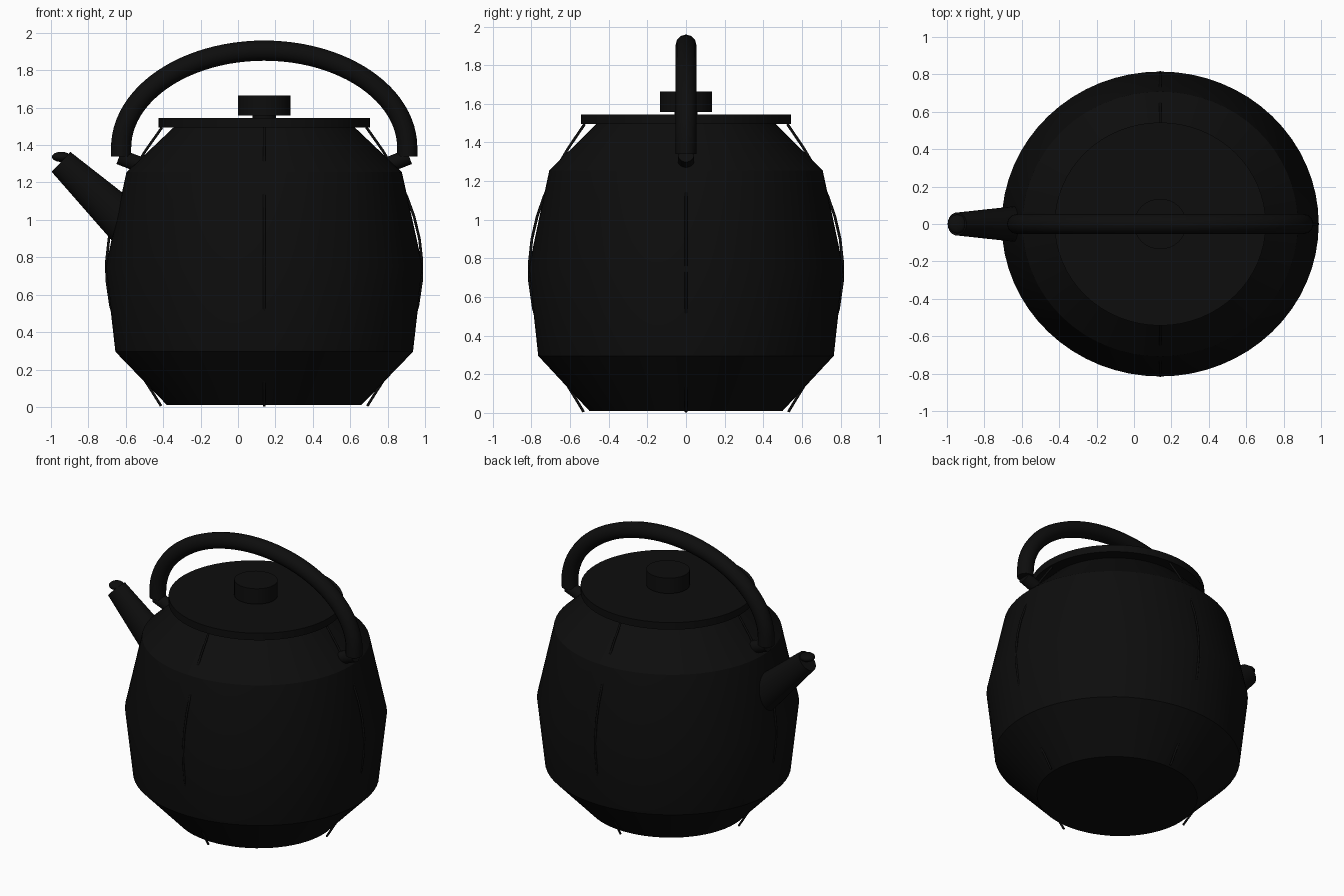
import bpy, bmesh, math
from mathutils import Vector

CX, STRETCH = 0.14, 1.04   # kettle axis, and how much wider it is along x

cube = bpy.data.objects.get("Cube")
if cube:
    bpy.data.objects.remove(cube, do_unlink=True)

black = bpy.data.materials.new("black_enamel")
black.use_nodes = True
COLOR = (0.004, 0.004, 0.004, 1)
black.diffuse_color = COLOR
black.node_tree.nodes["Principled BSDF"].inputs["Base Color"].default_value = COLOR


def finish(obj, name, angle=30):
    obj.name = name
    obj.data.materials.append(black)
    bpy.ops.object.select_all(action='DESELECT')
    obj.select_set(True)
    bpy.context.view_layer.objects.active = obj
    if obj.type == 'MESH':
        bpy.ops.object.shade_smooth_by_angle(angle=math.radians(angle))
    return obj


def lathe(name, profile, segments=64):
    """Closed solid of revolution from (radius, height) points, bottom to top."""
    bm = bmesh.new()
    rings = []
    for r, z in profile:
        rings.append([bm.verts.new((CX + STRETCH * r * math.cos(a), r * math.sin(a), z))
                      for a in (2 * math.pi * i / segments for i in range(segments))])
    for low, high in zip(rings, rings[1:]):
        for i in range(segments):
            j = (i + 1) % segments
            bm.faces.new((low[i], low[j], high[j], high[i]))
    bm.faces.new(rings[0][::-1])
    bm.faces.new(rings[-1])
    mesh = bpy.data.meshes.new(name)
    bm.to_mesh(mesh)
    bm.free()
    obj = bpy.data.objects.new(name, mesh)
    bpy.context.collection.objects.link(obj)
    return finish(obj, name)


def tube(name, points, radius):
    """Round tube along a smooth path."""
    curve = bpy.data.curves.new(name, 'CURVE')
    curve.dimensions = '3D'
    curve.bevel_depth = radius
    curve.bevel_resolution = 4
    curve.use_fill_caps = True
    spline = curve.splines.new('POLY')
    spline.points.add(len(points) - 1)
    for p, co in zip(spline.points, points):
        p.co = (*co, 1)
    spline.use_smooth = True
    obj = bpy.data.objects.new(name, curve)
    bpy.context.collection.objects.link(obj)
    return finish(obj, name)


def cone_between(name, start, end, r_start, r_end, flatten=1.0):
    start, end = Vector(start), Vector(end)
    axis = end - start
    bpy.ops.mesh.primitive_cone_add(vertices=32, radius1=r_start, radius2=r_end,
                                    depth=axis.length, location=(start + end) / 2)
    obj = bpy.context.object
    # the axis lies in the xz plane, so one turn about y aims it
    obj.rotation_euler = (0, math.atan2(axis.x, axis.z), 0)
    obj.scale = (1, flatten, 1)
    return finish(obj, name)


# Body, lid and knob
lathe("body", [(0.5, 0.01), (0.765, 0.295), (0.815, 0.75), (0.708, 1.255), (0.46, 1.5)])
lathe("lid", [(0.543, 1.495), (0.543, 1.545)])
lathe("knob_neck", [(0.06, 1.54), (0.06, 1.57)], 32)
lathe("knob", [(0.135, 1.557), (0.135, 1.665)], 32)

# Fine seams bowing over the four sides
SEAM = [(0.53, 0.005), (0.575, 0.08), (0.68, 0.25), (0.745, 0.38), (0.79, 0.54),
        (0.81, 0.68), (0.811, 0.78), (0.798, 0.9), (0.77, 1.02), (0.735, 1.12),
        (0.68, 1.25), (0.61, 1.37), (0.525, 1.495)]
for side, (dx, dy) in {"front": (0, -1), "back": (0, 1),
                       "left": (1, 0), "right": (-1, 0)}.items():
    tube("seam_" + side, [(CX + STRETCH * r * dx, r * dy, z) for r, z in SEAM], 0.007)

# Carrying handle: an arch with short straight ends
arch = [(CX + 0.765 * math.cos(a), 0, 1.385 + 0.52 * math.sin(a))
        for a in (math.pi * i / 48 for i in range(49))]
tube("handle", [(CX + 0.765, 0, 1.34)] + arch + [(CX - 0.765, 0, 1.34)], 0.054)
for side, s in (("left", 1), ("right", -1)):
    cone_between("handle_mount_" + side, (CX + s * 0.775, 0, 1.338),
                 (CX + s * 0.6, 0, 1.27), 0.042, 0.042)

# Spout with its small cap
cone_between("spout", (-0.56, 0, 0.945), (-0.946, 0, 1.31), 0.123, 0.073, 0.84)
bpy.ops.mesh.primitive_uv_sphere_add(segments=32, ring_count=16, radius=1,
                                     location=(-0.945, 0, 1.337))
cap = bpy.context.object
cap.scale = (0.05, 0.05, 0.027)
finish(cap, "spout_cap", 60)
